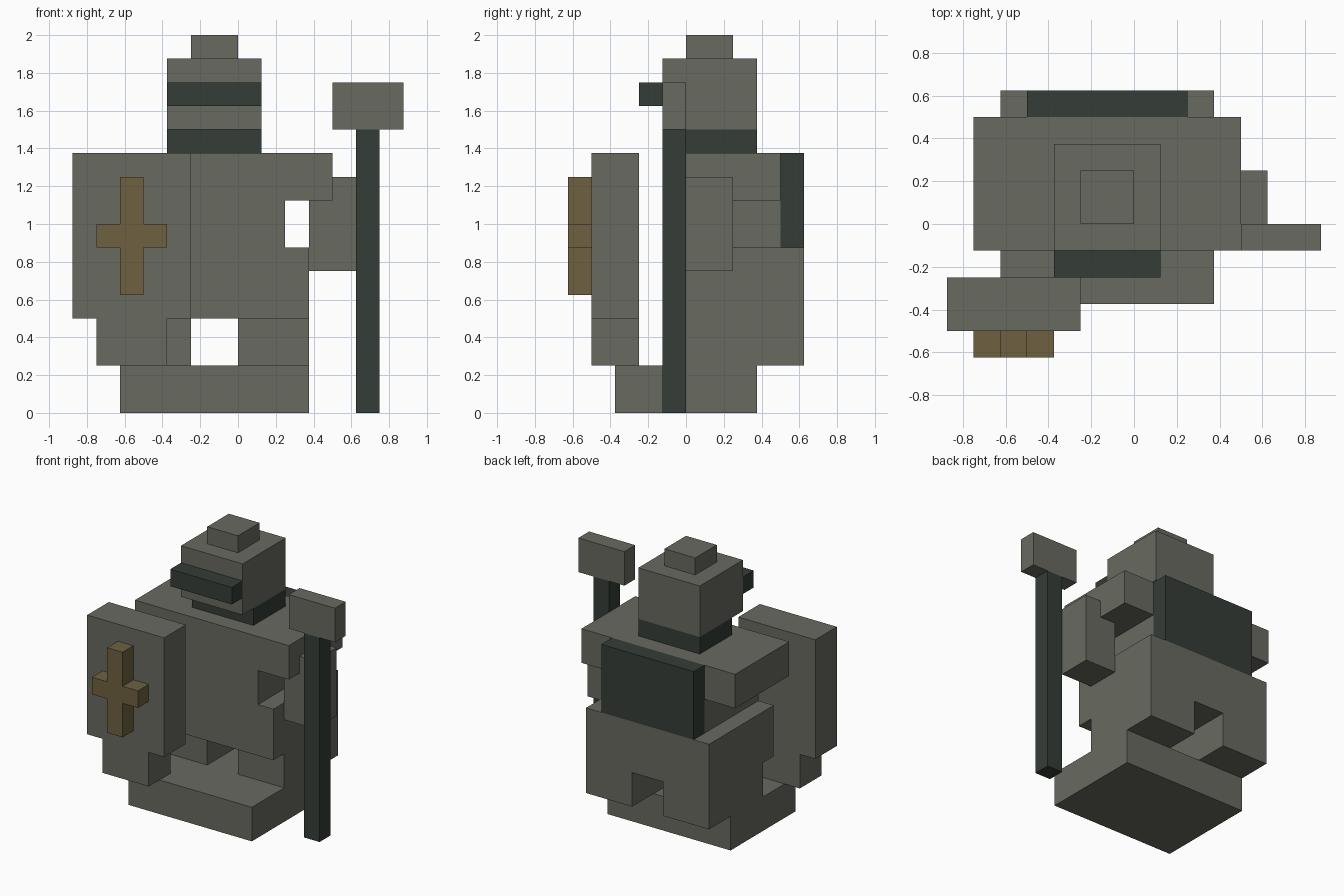
import bpy
import bmesh
from mathutils import Matrix, Vector

default_cube = bpy.data.objects.get("Cube")
if default_cube:
    bpy.data.objects.remove(default_cube, do_unlink=True)

U = 0.125  # size of one voxel; all parts are laid out in voxels


def make_material(name, rgb):
    mat = bpy.data.materials.new(name)
    mat.use_nodes = True
    colour = (*rgb, 1.0)
    mat.diffuse_color = colour
    mat.node_tree.nodes["Principled BSDF"].inputs["Base Color"].default_value = colour
    return mat


stone = make_material("stone grey", (0.138, 0.144, 0.117))
dark = make_material("dark green grey", (0.035, 0.046, 0.037))
gold = make_material("dull gold", (0.156, 0.120, 0.053))


def blocks(name, mat, *boxes):
    """One object from boxes given as (x range, y range, z range) in voxels."""
    bm = bmesh.new()
    for spans in boxes:
        low, high = (Vector(corner) * U for corner in zip(*spans))
        place = Matrix.Translation((low + high) / 2) @ Matrix.Diagonal((*(high - low), 1))
        bmesh.ops.create_cube(bm, size=1, matrix=place)
    mesh = bpy.data.meshes.new(name)
    bm.to_mesh(mesh)
    bm.free()
    mesh.materials.append(mat)
    obj = bpy.data.objects.new(name, mesh)
    bpy.context.collection.objects.link(obj)
    return obj


# Base and legs
blocks("base", stone, ((-5, 3), (-3, 3), (0, 2)))
blocks("right_leg", stone, ((-5, -2), (0, 5), (2, 4)))
blocks("left_leg", stone, ((0, 3), (0, 5), (2, 4)))

# Torso
blocks("hips", stone, ((-5, 3), (-1, 5), (4, 7)))
blocks("chest", stone, ((-4, 2), (-1, 4), (7, 9)))
blocks("shoulders", stone, ((-6, 4), (-1, 4), (9, 11)))
blocks("back_plate", dark, ((-4, 2), (4, 5), (7, 11)))

# Left arm: the upper part shows outside the shoulder
blocks("left_arm", stone,
       ((3, 5), (0, 2), (6, 9)),
       ((4, 5), (0, 2), (9, 10)))

# Head
blocks("neck", dark, ((-3, 1), (0, 3), (11, 12)))
blocks("head", stone, ((-3, 1), (-1, 3), (12, 15)))
blocks("visor", dark, ((-3, 1), (-2, -1), (13, 14)))
blocks("head_knob", stone, ((-2, 0), (0, 2), (15, 16)))

# Hammer
blocks("hammer_handle", dark, ((5, 6), (-1, 0), (0, 12)))
blocks("hammer_head", stone, ((4, 7), (-1, 0), (12, 14)))

# Shield with a raised cross
blocks("shield", stone,
       ((-7, -2), (-4, -2), (4, 11)),
       ((-6, -3), (-4, -2), (2, 4)))
blocks("shield_cross", gold,
       ((-5, -4), (-5, -4), (5, 10)),
       ((-6, -5), (-5, -4), (7, 8)),
       ((-4, -3), (-5, -4), (7, 8)))
